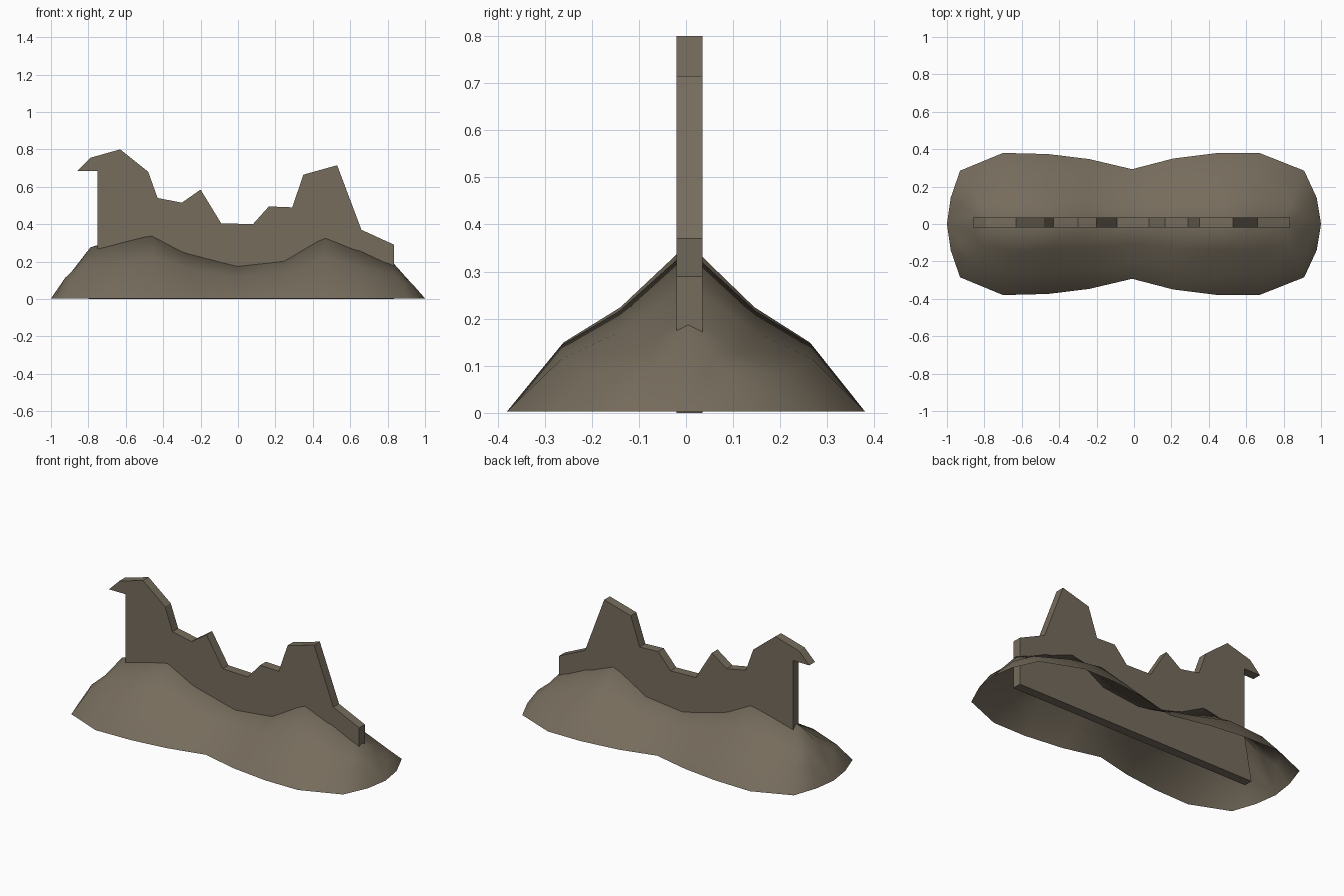
import bpy, bmesh

if "Cube" in bpy.data.objects:
    bpy.data.objects.remove(bpy.data.objects["Cube"])

stone = bpy.data.materials.new("weathered brown stone")
stone.diffuse_color = (0.18, 0.15, 0.108, 1)
stone.use_nodes = True
stone.node_tree.nodes["Principled BSDF"].inputs["Base Color"].default_value = stone.diffuse_color


def finish(bm, name, smooth):
    bmesh.ops.remove_doubles(bm, verts=bm.verts, dist=0.0005)
    bmesh.ops.recalc_face_normals(bm, faces=bm.faces)
    mesh = bpy.data.meshes.new(name)
    bm.to_mesh(mesh)
    bm.free()
    mesh.materials.append(stone)
    for p in mesh.polygons:
        p.use_smooth = smooth
    obj = bpy.data.objects.new(name, mesh)
    bpy.context.collection.objects.link(obj)
    return obj


# Ruined wall: jagged outline extruded through its thickness
outline = [(-0.86, 0.685), (-0.79, 0.755), (-0.63, 0.80), (-0.48, 0.68),
           (-0.43, 0.54), (-0.30, 0.515), (-0.20, 0.585), (-0.09, 0.405),
           (0.08, 0.40), (0.165, 0.495), (0.29, 0.49), (0.35, 0.665),
           (0.53, 0.715), (0.66, 0.37), (0.835, 0.29), (0.835, 0.0),
           (-0.80, 0.0), (-0.75, 0.27), (-0.75, 0.685)]
bm = bmesh.new()
face = bm.faces.new([bm.verts.new((x, -0.02, z)) for x, z in outline])
ext = bmesh.ops.extrude_face_region(bm, geom=[face], use_keep_orig=True)
bmesh.ops.translate(bm, vec=(0, 0.055, 0),
                    verts=[g for g in ext["geom"] if isinstance(g, bmesh.types.BMVert)])
finish(bm, "ruined_wall", False)

# Earth mound: open shell lofted from the rim up to the ridge on both sides
# each station: rim x, rim half-width, ridge x, ridge height
stations = [(-1.0, 0, -1.0, 0.003), (-0.98, 0.14, -0.79, 0.275),
            (-0.93, 0.285, -0.76, 0.285), (-0.70, 0.38, -0.62, 0.32),
            (-0.46, 0.374, -0.46, 0.36), (-0.24, 0.347, -0.27, 0.26),
            (-0.01, 0.293, 0.0, 0.19), (0.21, 0.35, 0.25, 0.217),
            (0.45, 0.38, 0.47, 0.347), (0.67, 0.38, 0.65, 0.275),
            (0.91, 0.285, 0.80, 0.205), (0.977, 0.14, 0.835, 0.187),
            (1.0, 0, 1.0, 0.003)]
# inward fraction and height fraction of each row
rows = [(0, 0), (0.3, 0.41), (0.62, 0.62), (1, 1)]
RIDGE_Y = 0.005
bm = bmesh.new()
for side in (-1, 1):
    grid = []
    for rx, ry, tx, tz in stations:
        grid.append([bm.verts.new((rx + (tx - rx) * t,
                                   side * ry * (1 - t) + (RIDGE_Y * t if ry else 0),
                                   0.003 + (tz - 0.003) * h)) for t, h in rows])
    for a, b in zip(grid, grid[1:]):
        for j in range(len(rows) - 1):
            bm.faces.new((a[j], b[j], b[j + 1], a[j + 1]))
bmesh.ops.remove_doubles(bm, verts=bm.verts, dist=0.0005)
bmesh.ops.dissolve_degenerate(bm, edges=bm.edges, dist=0.0005)
mound = finish(bm, "earth_mound", True)

# Keep the shell facing outwards
if sum(p.normal.z for p in mound.data.polygons) < 0:
    mound.data.flip_normals()
